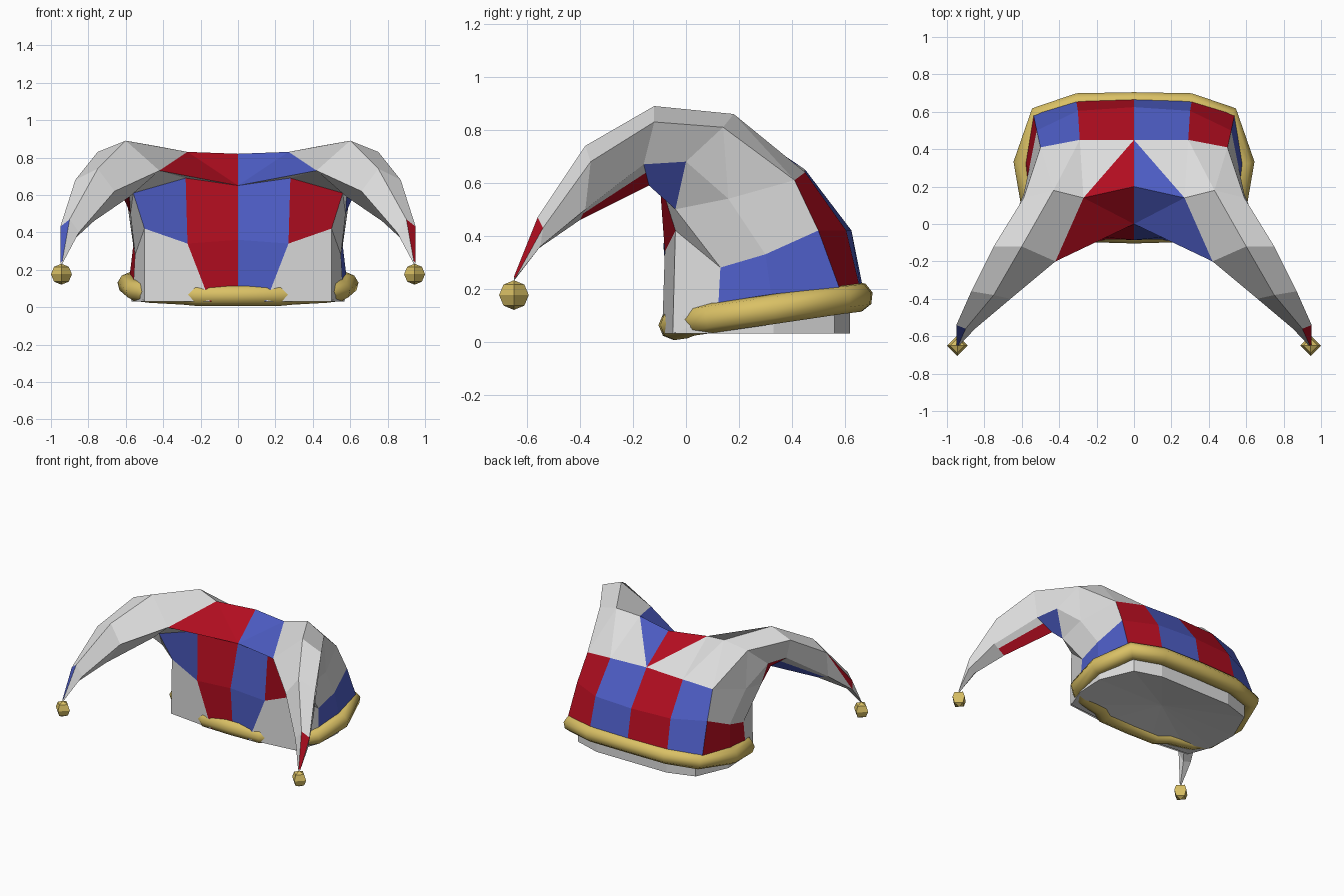
import bpy, bmesh, math
from mathutils import Vector

if "Cube" in bpy.data.objects:
    bpy.data.objects.remove(bpy.data.objects["Cube"])

def material(name, c):
    m = bpy.data.materials.new(name)
    m.diffuse_color = (*c, 1)
    m.use_nodes = True
    m.node_tree.nodes["Principled BSDF"].inputs["Base Color"].default_value = m.diffuse_color
    return m

MATS = [material("pale grey", (.72, .72, .72)), material("red", (.44, .004, .014)),
        material("blue", (.075, .11, .56)), material("gold", (.70, .53, .13))]
GREY, RED, BLUE, GOLD = range(4)

def add_object(name, bm, mats):
    me = bpy.data.meshes.new(name)
    bm.to_mesh(me)
    bm.free()
    for m in mats:
        me.materials.append(m)
    ob = bpy.data.objects.new(name, me)
    bpy.context.collection.objects.link(ob)
    return ob

# Right half of the cap: three rows from front centre round to back centre
base = [(0, -.06, .06), (.15, -.09, .03), (.5, -.05, .03), (.56, .12, .10),
        (.585, .33, .12), (.54, .595, .16), (.31, .665, .17), (0, .675, .17)]
mid = [(0, -.085, .36), (.27, -.08, .34), (.5, -.04, .42), (.55, .13, .28),
       (.56, .30, .33), (.52, .50, .42), (.30, .605, .42), (0, .625, .42)]
top = [(0, 0, .65), (.28, -.06, .69), (.56, -.10, .61), (.575, -.04, .50),
       (.59, .16, .54), (.50, .41, .61), (.29, .45, .64), (0, .45, .65)]
LOW = [BLUE, GREY, GREY, BLUE, BLUE, RED, BLUE]
HIGH = [BLUE, RED, GREY, GREY, GREY, RED, BLUE]

# Saddle, horn root and horn rings (inner, top, outer, lower outer, lower inner)
S, I, T, O = (0, .2, .82), (.27, .14, .83), (.43, .18, .86), (.59, .14, .81)
M = (.655, 0, .68)
rings = [[(.42, -.20, .73), (.60, -.12, .89), (.75, -.12, .83), (.69, -.16, .67), (.58, -.14, .59)],
         [(.66, -.40, .62), (.75, -.38, .74), (.87, -.36, .68), (.87, -.38, .50), (.77, -.40, .46)],
         [(.85, -.56, .40), (.90, -.56, .47), (.95, -.54, .43), (.945, -.55, .36), (.89, -.56, .35)],
         [(.935, -.65, .24), (.94, -.65, .245), (.95, -.645, .24), (.95, -.65, .235), (.94, -.65, .23)]]

def half_faces(right):
    for lo, hi, cols in ((base, mid, LOW), (mid, top, HIGH)):
        for i, c in enumerate(cols):
            yield [lo[i], lo[i+1], hi[i+1], hi[i]], c
    k, (J, TB, OB, PB, LB) = top, rings[0]
    # back of the horn root
    for f in ([k[7], k[6], I], [k[6], T, I], [k[6], k[5], T], [k[5], O, T], [k[5], k[4], O]):
        yield f, GREY
    # coloured saddle between the horns
    for f in ([k[7], I, S], [S, I, k[0]], [I, J, k[0]]):
        yield f, BLUE
    # root to first horn ring
    for f in ([k[0], J, k[1]], [I, T, TB, J], [T, O, OB, TB], [O, k[4], M], [O, M, PB, OB],
              [k[4], k[3], M], [k[3], k[2], LB], [k[2], k[1], J, LB]):
        yield f, GREY
    yield [M, k[3], LB, PB], BLUE
    # horn tube, with coloured patches underneath and near the tip
    for r, (a, b) in enumerate(zip(rings, rings[1:])):
        for i in range(5):
            j = (i + 1) % 5
            if (r, i) == (0, 3):
                m, n = (Vector(p[3]).lerp(Vector(p[4]), .4) for p in (a, b))
                yield [a[3], m, n, b[3]], GREY
                yield [m, a[4], b[4], n], RED
            elif (r, i) == (1, 2) and not right:
                yield [a[2], a[3], b[3]], GREY
                yield [a[2], b[3], b[2]], BLUE
            else:
                yield [a[i], a[j], b[j], b[i]], (RED if (r, i) == (2, 1) else GREY)
    yield rings[-1], GREY

# Cap with both horns; the left half swaps red and blue
bm = bmesh.new()
for sx in (1, -1):
    for pts, c in half_faces(sx == 1):
        f = bm.faces.new([bm.verts.new((sx * x, y, z)) for x, y, z in pts])
        f.material_index = c if sx == 1 or c == GREY else RED + BLUE - c
bmesh.ops.remove_doubles(bm, verts=bm.verts, dist=.001)
bmesh.ops.recalc_face_normals(bm, faces=bm.faces)
add_object("cap_with_horns", bm, MATS[:3])

def full_loop(half):
    return half + [(-p[0], *p[1:]) for p in reversed(half) if p[0] > 0]

# Grey lining that shows below the rim, closed underneath
bm = bmesh.new()
loop = full_loop([(0, -.06), (.2, -.07), (.5, -.04), (.56, .12), (.57, .33), (.47, .56), (.28, .62), (0, .62)])
lower = [bm.verts.new((x, y, .03)) for x, y in loop]
upper = [bm.verts.new((x, y, .10 + .1 * y)) for x, y in loop]
centre = bm.verts.new((0, .28, .07))
for i in range(len(loop)):
    j = (i + 1) % len(loop)
    bm.faces.new((lower[i], lower[j], upper[j], upper[i]))
    bm.faces.new((lower[j], lower[i], centre))
bmesh.ops.recalc_face_normals(bm, faces=bm.faces)
add_object("lining", bm, [MATS[GREY]])

# Gold rim: a tilted round tube, hidden behind the grey panels at the front corners
loop = full_loop([(0, -.047, .063), (.215, -.043, .063), (.29, .005, .07), (.47, .03, .08), (.55, .10, .09),
                  (.588, .33, .123), (.505, .58, .16), (.30, .645, .168), (0, .65, .17)])
cu = bpy.data.curves.new("rim", 'CURVE')
cu.dimensions = '3D'
cu.bevel_depth = .057
cu.bevel_resolution = 2
sp = cu.splines.new('POLY')
sp.points.add(len(loop) - 1)
for p, co in zip(sp.points, loop):
    p.co = (*co, 1)
sp.use_cyclic_u = True
cu.materials.append(MATS[GOLD])
rim = bpy.data.objects.new("rim", cu)
bpy.context.collection.objects.link(rim)
bpy.context.view_layer.objects.active = rim
rim.select_set(True)
bpy.ops.object.convert(target='MESH')
bpy.ops.object.shade_smooth_by_angle(angle=math.radians(50))

# Bells on the horn tips
for side, sx in (("right", 1), ("left", -1)):
    bm = bmesh.new()
    bmesh.ops.create_uvsphere(bm, u_segments=4, v_segments=4, radius=.056)
    bmesh.ops.translate(bm, verts=bm.verts, vec=(sx * .944, -.65, .176))
    add_object(side + "_bell", bm, [MATS[GOLD]])
